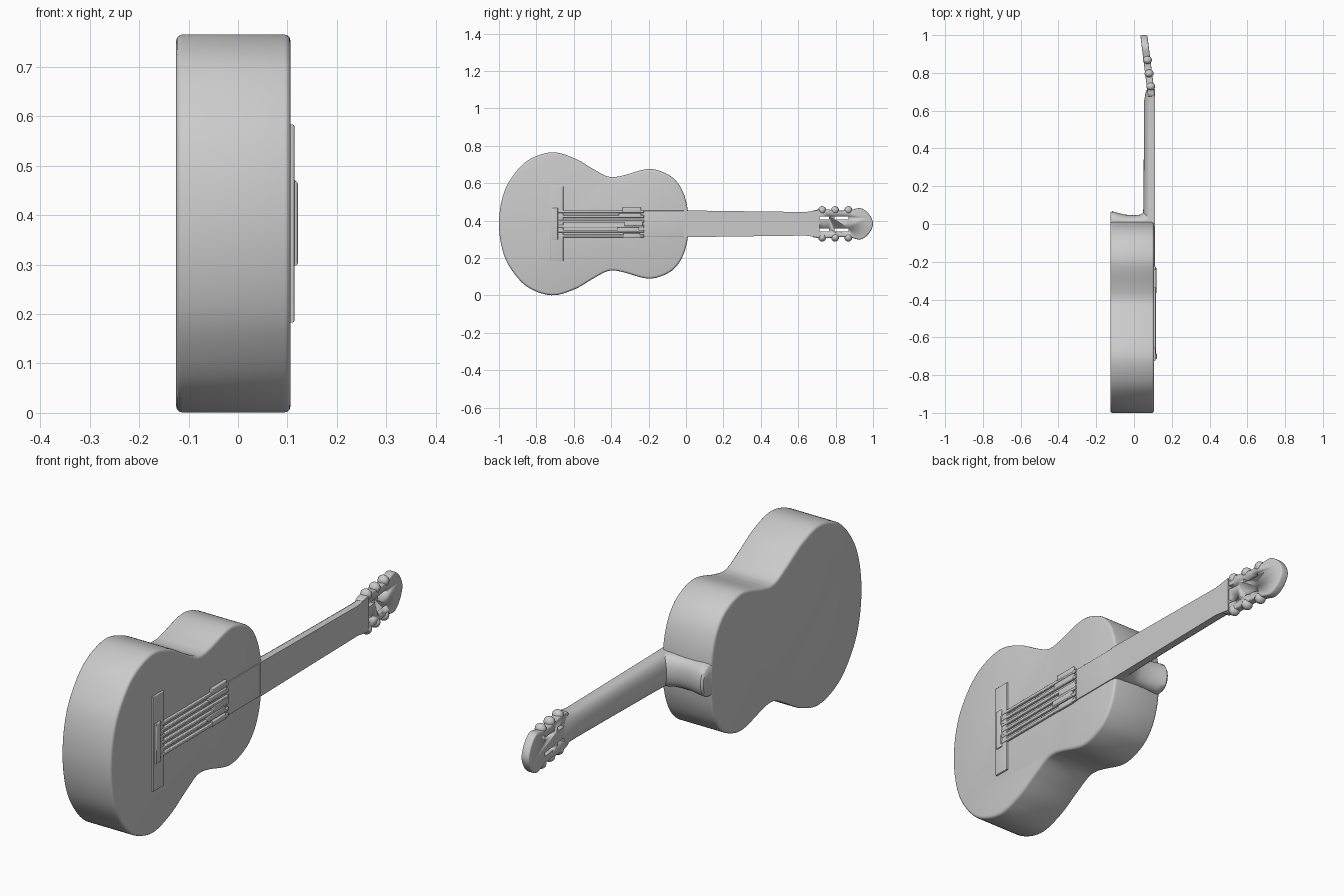
import bpy, bmesh, math
from mathutils import Vector, Matrix

if "Cube" in bpy.data.objects:
    bpy.data.objects.remove(bpy.data.objects["Cube"])

MID = 0.383  # height of the centre line
grey = bpy.data.materials.new("plain grey")
grey.diffuse_color = (0.6, 0.6, 0.6, 1)
grey.use_nodes = True
grey.node_tree.nodes["Principled BSDF"].inputs["Base Color"].default_value = grey.diffuse_color


def finish(name, bm, angle=35):
    bmesh.ops.recalc_face_normals(bm, faces=bm.faces)
    mesh = bpy.data.meshes.new(name)
    bm.to_mesh(mesh)
    bm.free()
    ob = bpy.data.objects.new(name, mesh)
    bpy.context.collection.objects.link(ob)
    mesh.materials.append(grey)
    bpy.ops.object.select_all(action='DESELECT')
    ob.select_set(True)
    bpy.context.view_layer.objects.active = ob
    bpy.ops.object.shade_smooth_by_angle(angle=math.radians(angle))
    return ob


def smooth_outline(half, steps=6):
    """Mirror a half outline (y, half width) and run a smooth closed spline through it."""
    pts = [Vector(p) for p in half]
    pts += [Vector((p.x, -p.y)) for p in reversed(pts) if p.y > 0.001]
    n, out = len(pts), []
    for i in range(n):
        a, b, c, d = (pts[(i + k) % n] for k in (-1, 0, 1, 2))
        for s in range(steps):
            t = s / steps
            out.append(0.5 * (2 * b + (c - a) * t + (2 * a - 5 * b + 4 * c - d) * t * t
                              + (3 * b - a - 3 * c + d) * t ** 3))
    return out


def prism(name, outline, x0, x1, bevel, slope=0, y0=0, zc=MID):
    """Extrude a (y, z) outline along x, round its rims, and optionally lean it back."""
    bm = bmesh.new()
    face = bm.faces.new([bm.verts.new((x0, y, zc + z)) for y, z in outline])
    ext = bmesh.ops.extrude_face_region(bm, geom=[face])["geom"]
    bmesh.ops.translate(bm, vec=(x1 - x0, 0, 0),
                        verts=[g for g in ext if isinstance(g, bmesh.types.BMVert)])
    rims = [e for e in bm.edges if abs(e.verts[0].co.x - e.verts[1].co.x) < 1e-6]
    bmesh.ops.bevel(bm, geom=rims, offset=bevel, segments=3, profile=0.5, affect='EDGES')
    for v in bm.verts:
        v.co.x += slope * (v.co.y - y0)
    return finish(name, bm)


def loft(name, rings):
    """Skin a list of equal rings and cap both ends."""
    bm = bmesh.new()
    rows = [[bm.verts.new(p) for p in ring] for ring in rings]
    n = len(rows[0])
    for a, b in zip(rows, rows[1:]):
        for i in range(n):
            bm.faces.new((a[i], a[(i + 1) % n], b[(i + 1) % n], b[i]))
    bm.faces.new(rows[0])
    bm.faces.new(rows[-1])
    return finish(name, bm, 50)


def box_outline(y0, y1, h):
    return [(y0, -h), (y1, -h), (y1, h), (y0, h)]


# Hollow-body shape with lower bout, waist and upper bout
body = [(-1, 0), (-0.984, 0.13), (-0.94, 0.235), (-0.85, 0.336), (-0.72, 0.382),
        (-0.6, 0.352), (-0.5, 0.295), (-0.43, 0.257), (-0.385, 0.25), (-0.33, 0.26),
        (-0.2, 0.293), (-0.1, 0.266), (-0.04, 0.213), (-0.005, 0.14), (0.012, 0.05)]
prism("body", smooth_outline(body), -0.125, 0.106, 0.012)

# Neck: flat fingerboard side, rounded back
rings = []
for y, h, back in ((-0.01, 0.072, 0.045), (0.1, 0.07, 0.05), (0.4, 0.066, 0.052),
                   (0.64, 0.063, 0.052), (0.69, 0.07, 0.06), (0.715, 0.074, 0.07)):
    ring = [(0.111, y, MID - h), (0.111, y, MID + h)]
    for i in range(13):
        a = math.pi * i / 12
        ring.append((0.098 - (0.098 - back) * math.sin(a) ** 0.7, y, MID + h * math.cos(a)))
    rings.append(ring)
loft("neck", rings)

# Fingerboard end lying on the body
prism("fingerboard_end", box_outline(-0.23, 0.02, 0.07), 0.09, 0.11, 0.002)

# Heel: concave horn from the neck to the back of the body
rings = []
for x, y, h in ((-0.124, 0.062, 0.06), (-0.115, 0.068, 0.068), (-0.09, 0.06, 0.069),
                (-0.05, 0.05, 0.066), (0.0, 0.046, 0.066), (0.035, 0.05, 0.068),
                (0.055, 0.065, 0.07), (0.08, 0.08, 0.07)):
    ring = [(x, -0.02, MID - h), (x, -0.02, MID + h)]
    for i in range(1, 16):
        a = math.pi * i / 16
        ring.append((x, -0.01 + (y + 0.01) * math.sin(a) ** 0.6, MID + h * math.cos(a)))
    rings.append(ring)
loft("heel", rings)

# Headstock, leaning back, with two pairs of slots cut through
head = [(0.67, 0.055), (0.70, 0.075), (0.75, 0.077), (0.82, 0.07), (0.88, 0.074),
        (0.93, 0.084), (0.965, 0.066), (0.99, 0.034), (1.0, 0)]
headstock = prism("headstock", smooth_outline(head, 4), 0.071, 0.108, 0.007, -0.125, 0.7)
for i, (y0, y1) in enumerate(((0.715, 0.765), (0.795, 0.87))):
    for side in (-1, 1):
        cut = prism(f"slot_cutter_{i}_{side}", box_outline(y0, y1, 0.008),
                    0.0, 0.2, 0.001, zc=MID + side * 0.032)
        cut.hide_render = True
        cut.hide_set(True)
        mod = headstock.modifiers.new("slot", 'BOOLEAN')
        mod.operation, mod.object, mod.solver = 'DIFFERENCE', cut, 'EXACT'

# Tuning knobs along both sides of the headstock
for i, y in enumerate((0.728, 0.797, 0.868)):
    for side in (-1, 1):
        bm = bmesh.new()
        x = 0.092 - 0.125 * (y - 0.7)
        bmesh.ops.create_uvsphere(
            bm, u_segments=14, v_segments=8, radius=1,
            matrix=Matrix.Translation((x, y, MID + side * 0.073))
            @ Matrix.Diagonal((0.024, 0.021, 0.022, 1)))
        finish(f"tuning_knob_{i}_{side}", bm, 60)

# Bridge plate and saddle
prism("bridge", box_outline(-0.725, -0.655, 0.2), 0.095, 0.114, 0.004)
prism("saddle", box_outline(-0.715, -0.685, 0.085), 0.1, 0.121, 0.005)

# Six strings, ending in thicker lumps near the fingerboard
for i in range(6):
    z = (i - 2.5) * 0.026
    prism(f"string_{i}", box_outline(-0.69, -0.225, 0.007), 0.1, 0.116, 0.004, zc=MID + z)
for i, (y, z, length) in enumerate(((-0.29, 0.076, 0.05), (-0.3, 0.045, 0.06), (-0.28, 0.0, 0.05),
                                    (-0.31, -0.03, 0.06), (-0.29, -0.062, 0.045))):
    prism(f"string_lump_{i}", box_outline(y - length, y + length, 0.012),
          0.1, 0.118, 0.005, zc=MID + z)
